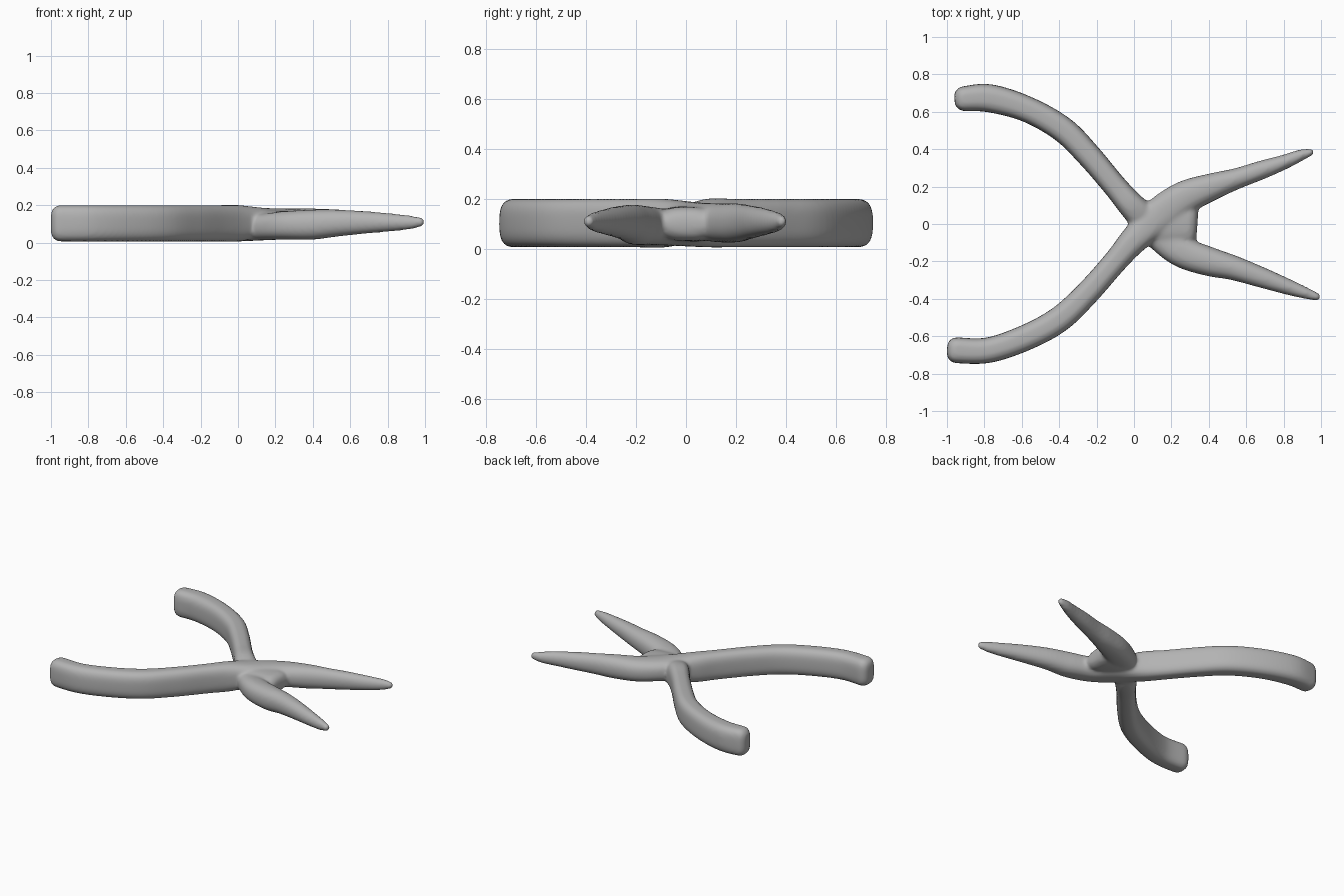
import bpy, bmesh, math
from mathutils import Vector

cube = bpy.data.objects.get("Cube")
if cube:
    bpy.data.objects.remove(cube, do_unlink=True)

metal = bpy.data.materials.new("plain grey")
metal.use_nodes = True
GREY = (0.45, 0.45, 0.45, 1)
metal.diffuse_color = GREY
metal.node_tree.nodes["Principled BSDF"].inputs["Base Color"].default_value = GREY

SIDES, STEPS = 32, 6


def catmull(a, b, c, d, t):
    return [0.5 * (2 * q + (r - p) * t + (2 * p - 5 * q + 4 * r - s) * t * t
                   + (3 * q - p - 3 * r + s) * t ** 3) for p, q, r, s in zip(a, b, c, d)]


def ring(bm, centre, side, half_w, half_h, power):
    """Rounded-rectangle section standing upright across the path."""
    verts = []
    for i in range(SIDES):
        a = 2 * math.pi * i / SIDES
        u = math.copysign(abs(math.cos(a)) ** (2 / power), math.cos(a))
        v = math.copysign(abs(math.sin(a)) ** (2 / power), math.sin(a))
        verts.append(bm.verts.new(centre + side * half_w * u + Vector((0, 0, half_h * v))))
    return verts


def sweep(bm, rows):
    """Loft along rows of (x, y, z, half width, half height, section power)."""
    pts = []
    for i in range(len(rows) - 1):
        a, d = rows[max(i - 1, 0)], rows[min(i + 2, len(rows) - 1)]
        pts += [catmull(a, rows[i], rows[i + 1], d, s / STEPS) for s in range(STEPS)]
    pts.append(list(rows[-1]))
    stations = []
    for i, p in enumerate(pts):
        t = Vector(pts[min(i + 1, len(pts) - 1)][:2]) - Vector(pts[max(i - 1, 0)][:2])
        t.normalize()
        stations.append((Vector(p[:3]), Vector((t.x, t.y, 0)), *p[3:]))

    # rounded caps at both ends
    def cap(st, sign, r):
        c, t, w, h, n = st
        out = []
        for k in range(1, 6):
            a = math.radians(18 * k)
            cut = r * (1 - math.cos(a))
            out.append((c + t * sign * r * math.sin(a), t, w - cut, h - cut, n))
        return out
    first, last = stations[0], stations[-1]
    stations = cap(first, -1, 0.05)[::-1] + stations + cap(last, 1, min(last[2:4]) * 0.8)
    rings = [ring(bm, c, Vector((-t.y, t.x, 0)), w, h, n) for c, t, w, h, n in stations]
    for r0, r1 in zip(rings, rings[1:]):
        for i in range(SIDES):
            j = (i + 1) % SIDES
            bm.faces.new((r0[i], r0[j], r1[j], r1[i]))
    bm.faces.new(rings[0][::-1])
    bm.faces.new(rings[-1])


bm = bmesh.new()

# Arm from the front handle across the pivot to the back jaw
sweep(bm, [
    (-0.95, -0.675, 0.103, 0.069, 0.097, 3.2), (-0.78, -0.675, 0.103, 0.068, 0.097, 3),
    (-0.58, -0.608, 0.103, 0.069, 0.097, 3), (-0.40, -0.51, 0.103, 0.069, 0.097, 3),
    (-0.25, -0.37, 0.103, 0.065, 0.097, 3), (-0.10, -0.20, 0.103, 0.064, 0.097, 3),
    (0.00, -0.085, 0.103, 0.075, 0.097, 2.8), (0.13, 0.04, 0.11, 0.095, 0.076, 2.6),
    (0.27, 0.14, 0.104, 0.090, 0.078, 2.4), (0.42, 0.20, 0.104, 0.072, 0.078, 2.3),
    (0.55, 0.243, 0.106, 0.056, 0.070, 2.2), (0.68, 0.288, 0.108, 0.050, 0.060, 2.2),
    (0.80, 0.330, 0.108, 0.040, 0.050, 2), (0.89, 0.367, 0.108, 0.031, 0.038, 2),
    (0.945, 0.384, 0.110, 0.020, 0.024, 2)])

# Arm from the back handle, dipping under the pivot, to the front jaw
sweep(bm, [
    (-0.91, 0.67, 0.103, 0.066, 0.097, 3.2), (-0.77, 0.672, 0.103, 0.075, 0.097, 3),
    (-0.57, 0.613, 0.103, 0.069, 0.097, 3), (-0.38, 0.505, 0.103, 0.069, 0.097, 3),
    (-0.24, 0.365, 0.103, 0.066, 0.097, 3), (-0.10, 0.20, 0.103, 0.064, 0.097, 3),
    (0.00, 0.085, 0.103, 0.073, 0.097, 2.8), (0.13, -0.04, 0.085, 0.090, 0.073, 2.6),
    (0.25, -0.145, 0.092, 0.084, 0.076, 2.4), (0.40, -0.20, 0.096, 0.078, 0.080, 2.3),
    (0.53, -0.234, 0.104, 0.066, 0.072, 2.2), (0.68, -0.285, 0.108, 0.055, 0.060, 2.2),
    (0.82, -0.335, 0.108, 0.043, 0.048, 2), (0.92, -0.37, 0.108, 0.031, 0.037, 2),
    (0.98, -0.39, 0.110, 0.021, 0.024, 2)])

# Thick web filling the pivot between the jaws
sweep(bm, [(0.05, 0, 0.10, 0.10, 0.070, 2.6), (0.18, 0.01, 0.10, 0.13, 0.072, 2.6),
           (0.285, 0.005, 0.10, 0.12, 0.068, 2.6)])

bmesh.ops.recalc_face_normals(bm, faces=bm.faces)
mesh = bpy.data.meshes.new("pliers_body")
bm.to_mesh(mesh)
bm.free()
mesh.materials.append(metal)
body = bpy.data.objects.new("pliers_body", mesh)
bpy.context.collection.objects.link(body)

# Fuse the parts into one softly blended casting
fuse = body.modifiers.new("fuse", 'REMESH')
fuse.mode = 'VOXEL'
fuse.voxel_size = 0.011
fuse.use_smooth_shade = True
soften = body.modifiers.new("soften", 'SMOOTH')
soften.factor = 0.5
soften.iterations = 8
